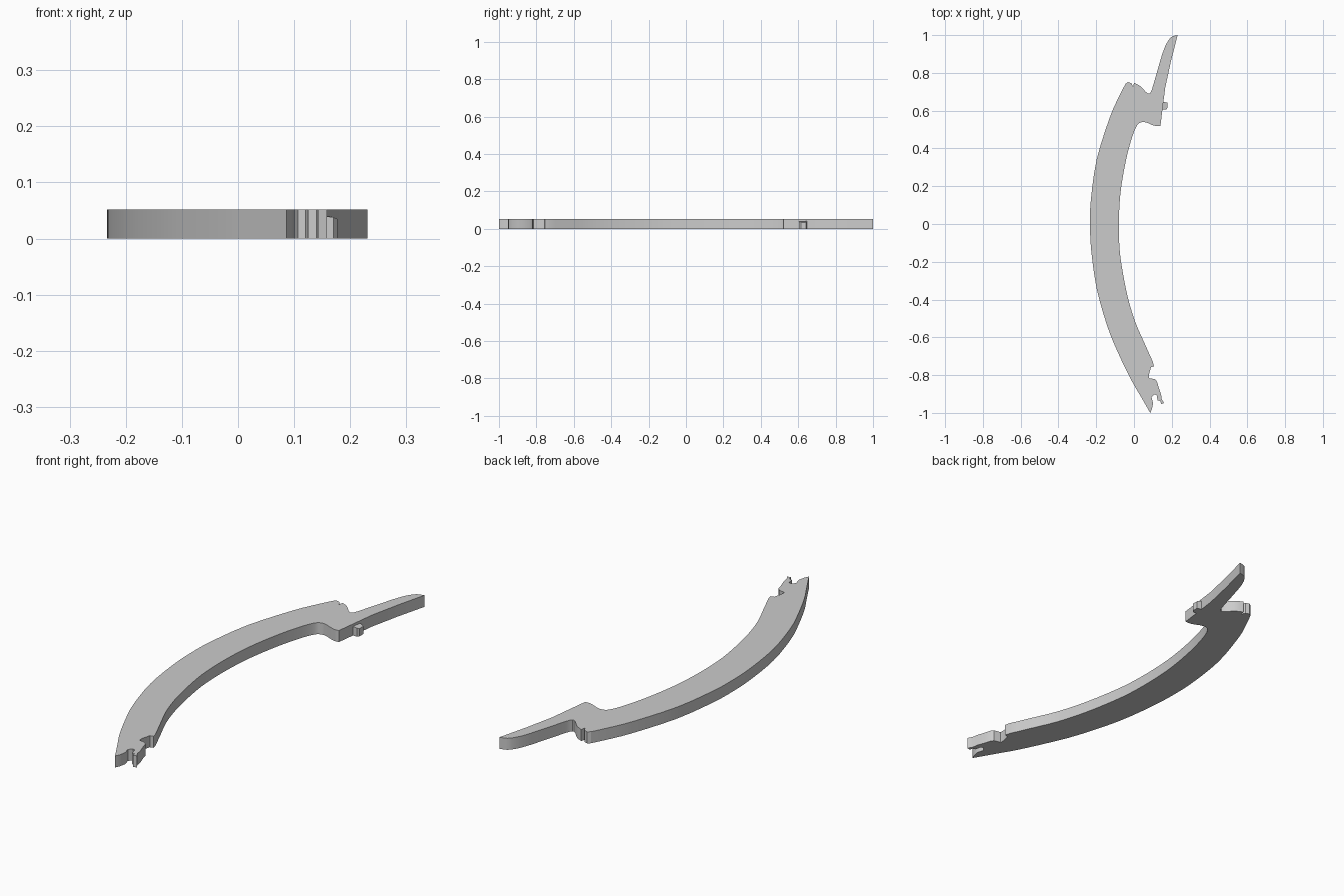
import bpy, bmesh, math
from mathutils import Vector

HEIGHT = 0.052

grey = bpy.data.materials.new("plain grey")
grey.diffuse_color = (0.6, 0.6, 0.6, 1)


def smooth_path(pts, steps=3):
    """Catmull-Rom curve through the points."""
    p = [Vector(q) for q in pts]
    p = [2 * p[0] - p[1]] + p + [2 * p[-1] - p[-2]]
    out = []
    for a, b, c, d in zip(p, p[1:], p[2:], p[3:]):
        for i in range(steps):
            t = i / steps
            out.append(0.5 * (2 * b + (c - a) * t + (2 * a - 5 * b + 4 * c - d) * t ** 2
                              + (3 * b - a - 3 * c + d) * t ** 3))
    return out + [p[-2]]


def extrude_outline(name, outline, top_z):
    """Solid plate; top_z gives the top height at a given x."""
    bm = bmesh.new()
    base = bm.faces.new([bm.verts.new((x, y, 0)) for x, y in outline])
    ext = bmesh.ops.extrude_face_region(bm, geom=[base], use_keep_orig=True)
    for v in (g for g in ext["geom"] if isinstance(g, bmesh.types.BMVert)):
        v.co.z = top_z(v.co.x)
    bmesh.ops.recalc_face_normals(bm, faces=bm.faces)
    mesh = bpy.data.meshes.new(name)
    bm.to_mesh(mesh)
    bm.free()
    mesh.materials.append(grey)
    ob = bpy.data.objects.new(name, mesh)
    bpy.context.collection.objects.link(ob)
    bpy.ops.object.select_all(action='DESELECT')
    ob.select_set(True)
    bpy.context.view_layer.objects.active = ob
    bpy.ops.object.shade_smooth_by_angle(angle=math.radians(25))
    return ob


# Upper prong and the notch beside it
prong = smooth_path([(0.231, 1.0), (0.198, 0.99), (0.172, 0.955), (0.148, 0.895),
                     (0.106, 0.75), (0.09, 0.70), (0.077, 0.69), (0.06, 0.702),
                     (0.04, 0.724), (0.02, 0.738), (0.0, 0.747)], 2)
shoulder = [(-0.005, 0.727), (-0.014, 0.745), (-0.032, 0.752)]

# Long outer arc
outer = smooth_path([(-0.045, 0.742), (-0.08, 0.673), (-0.127, 0.567), (-0.197, 0.344),
                     (-0.228, 0.13), (-0.233, 0.0), (-0.226, -0.143), (-0.197, -0.344),
                     (-0.14, -0.545), (-0.085, -0.68), (-0.02, -0.816),
                     (0.032, -0.906), (0.086, -1.0)])

# Ragged lower end
ragged = [(0.095, -0.98), (0.101, -0.95), (0.093, -0.917), (0.107, -0.902), (0.12, -0.906),
          (0.125, -0.933), (0.14, -0.937), (0.143, -0.952), (0.159, -0.948),
          (0.147, -0.927), (0.143, -0.90), (0.132, -0.87), (0.122, -0.835),
          (0.112, -0.822), (0.08, -0.816), (0.08, -0.795), (0.09, -0.757), (0.106, -0.754)]

# Inner arc, small hook and straight inner side of the prong
inner = smooth_path([(0.1, -0.73), (0.058, -0.636), (0.005, -0.514), (-0.037, -0.37),
                     (-0.069, -0.196), (-0.079, -0.08), (-0.079, 0.053), (-0.069, 0.185),
                     (-0.042, 0.34), (-0.01, 0.46), (0.016, 0.522), (0.037, 0.538),
                     (0.063, 0.538), (0.095, 0.525), (0.122, 0.518), (0.14, 0.52)])
side = [(0.153, 0.625), (0.165, 0.72), (0.196, 0.863)]

extrude_outline("curved_body", prong + shoulder + outer + ragged + inner + side,
                lambda x: HEIGHT)

# Small lug on the inner side, its top sloping outward
extrude_outline("side_lug", [(0.14, 0.605), (0.17, 0.605), (0.177, 0.615), (0.177, 0.642),
                             (0.165, 0.645), (0.145, 0.65)],
                lambda x: 0.042 - max(0, x - 0.16) * 0.4)
